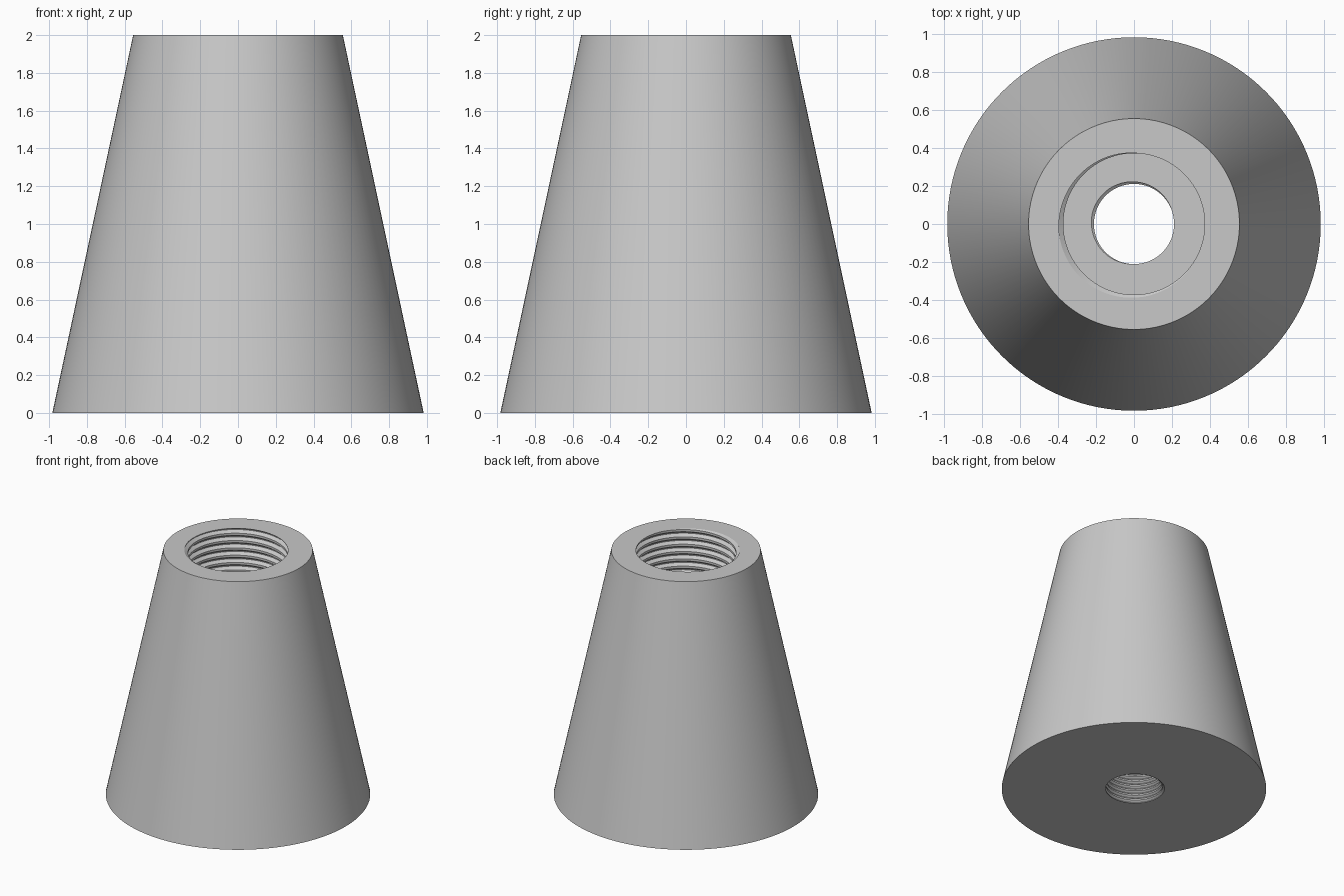
import bpy, bmesh, math

if "Cube" in bpy.data.objects:
    bpy.data.objects.remove(bpy.data.objects["Cube"])

N = 128                 # segments around the axis
TAU = 2 * math.pi


def polar(r, i, z):
    a = TAU * (i % N) / N
    return (r * math.cos(a), r * math.sin(a), z)


def thread_radius(phase, minor, major):
    """Flat root at phase 0, sloped flanks, flat crest."""
    d = abs((phase + 0.5) % 1.0 - 0.5)
    t = min(max((d - 0.05) / 0.30, 0.0), 1.0)
    return major + (minor - major) * t


def skin(bm, rows):
    """Quads between consecutive rings of N + 1 points."""
    verts = [[bm.verts.new(p) for p in row] for row in rows]
    for a, b in zip(verts, verts[1:]):
        for i in range(N):
            bm.faces.new((a[i], a[i + 1], b[i + 1], b[i]))


def threaded_bore(bm, z0, z1, minor, major, pitch, start):
    """Helical bore trimmed flat at both ends; returns its end rings."""
    rows = []
    for k in range(-int((z1 - z0) / pitch) - 3, 3):
        for b in (-0.35, -0.05, 0.05, 0.35):
            row = []
            for i in range(N + 1):
                turn = i / N - start
                z = min(max(z1 + pitch * (k + b + turn), z0), z1)
                r = thread_radius((z - z1) / pitch - turn, minor, major)
                row.append(polar(r, i, z))
            rows.append(row)
    skin(bm, rows)
    return rows[0], rows[-1]


def ring(r, z):
    return [polar(r, i, z) for i in range(N + 1)]


bm = bmesh.new()

# wide upper bore and narrow lower bore
upper_floor, upper_mouth = threaded_bore(bm, 1.0, 2.0, 0.372, 0.398, 0.06, 210 / 360)
lower_mouth, lower_top = threaded_bore(bm, 0.0, 1.0, 0.211, 0.227, 0.04, 0.4)

# tapered wall, flat ends and the shoulder between the bores
skin(bm, [lower_mouth, ring(0.983, 0), ring(0.555, 2), upper_mouth])
skin(bm, [upper_floor, lower_top])

bmesh.ops.remove_doubles(bm, verts=bm.verts[:], dist=1e-5)
bmesh.ops.recalc_face_normals(bm, faces=bm.faces[:])

mesh = bpy.data.meshes.new("threaded_cone")
bm.to_mesh(mesh)
bm.free()
cone = bpy.data.objects.new("threaded_cone", mesh)
bpy.context.collection.objects.link(cone)

# plain grey finish
grey = bpy.data.materials.new("grey")
grey.diffuse_color = (0.58, 0.58, 0.58, 1)
grey.use_nodes = True
grey.node_tree.nodes["Principled BSDF"].inputs["Base Color"].default_value = grey.diffuse_color
mesh.materials.append(grey)

bpy.context.view_layer.objects.active = cone
cone.select_set(True)
bpy.ops.object.shade_smooth_by_angle(angle=math.radians(25))
